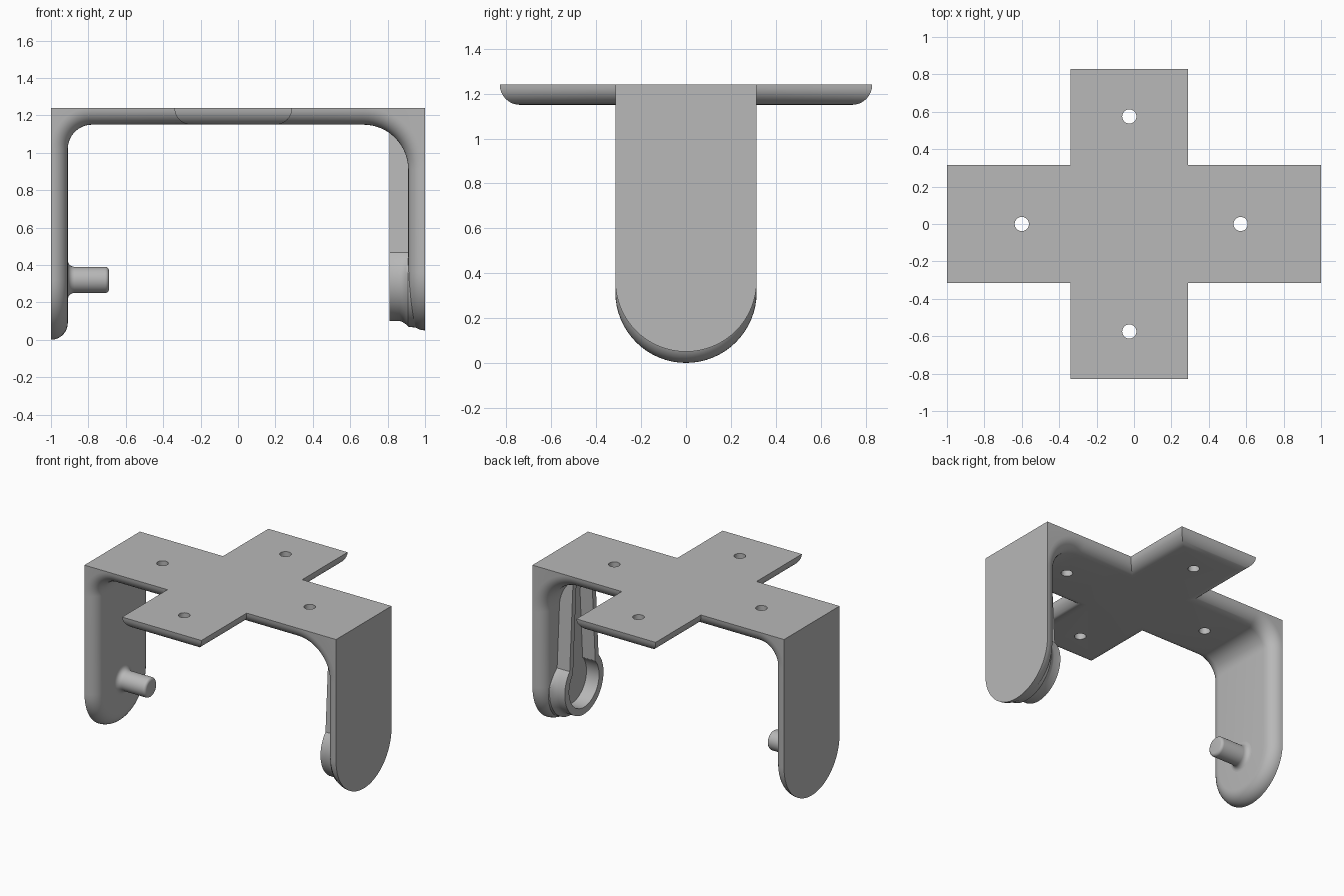
import bpy, bmesh
from math import sin, cos, pi, radians

if "Cube" in bpy.data.objects:
    bpy.data.objects.remove(bpy.data.objects["Cube"])

THICK, HALF, TOP = 0.09, 0.315, 1.24
STEPS = 8          # steps of the rounded edge
SEG = 16           # steps of the leg ends and inner corners

grey = bpy.data.materials.new("plain_grey")
grey.use_nodes = True
grey.diffuse_color = (0.48, 0.48, 0.48, 1)
grey.node_tree.nodes["Principled BSDF"].inputs["Base Color"].default_value = grey.diffuse_color


def finish(bm, name):
    bmesh.ops.recalc_face_normals(bm, faces=bm.faces)
    mesh = bpy.data.meshes.new(name)
    bm.to_mesh(mesh)
    bm.free()
    mesh.materials.append(grey)
    ob = bpy.data.objects.new(name, mesh)
    bpy.context.collection.objects.link(ob)
    return ob


def smooth(ob):
    bpy.ops.object.select_all(action='DESELECT')
    ob.select_set(True)
    bpy.context.view_layer.objects.active = ob
    bpy.ops.object.shade_smooth_by_angle(angle=radians(30))


def bridge(bm, a, b):
    for k in range(len(a)):
        j = (k + 1) % len(a)
        bm.faces.new((a[k], a[j], b[j], b[k]))


def apply_boolean(ob, other, operation):
    other.hide_render = True
    mod = ob.modifiers.new("cut", 'BOOLEAN')
    mod.object, mod.operation, mod.solver = other, operation, 'EXACT'
    bpy.ops.object.select_all(action='DESELECT')
    ob.select_set(True)
    bpy.context.view_layer.objects.active = ob
    bpy.ops.object.modifier_apply(modifier=mod.name)
    bpy.data.objects.remove(other)


def rounding():
    """Depth and inset of each layer of the quarter-round edge."""
    for s in range(STEPS + 1):
        a = pi / 2 * s / STEPS
        yield THICK * sin(a), THICK * (1 - cos(a))


# Two legs and the long top strip, as one folded band with rounded inner edges
def edge_curve(t, inset):
    w = HALF - inset
    quarter = [pi / 2 * k / SEG for k in range(SEG + 1)]
    left = [(-1 + t, -w * sin(a), HALF - w * cos(a)) for a in quarter]
    right = [(1 - t, -w * sin(a), HALF + 0.05 - w * cos(a)) for a in reversed(quarter)]
    bends = []
    for side, inner in ((-1, 0.13), (1, 0.24)):
        r = inner + THICK - t
        cx, cz = side * (1 - t - r), TOP - t - r
        arc = [(cx + side * r * cos(a), -w, cz + r * sin(a)) for a in quarter]
        bends += arc if side < 0 else arc[::-1]
    return left + bends + right


def folded_band():
    bm = bmesh.new()
    layers = []
    for t, inset in rounding():
        pts = edge_curve(t, inset)
        front = [bm.verts.new(p) for p in pts]
        back = [front[0]] + [bm.verts.new((x, -y, z)) for x, y, z in pts[1:-1]] + [front[-1]]
        layers.append((front, back))
    for (f0, b0), (f1, b1) in zip(layers, layers[1:]):
        bridge(bm, f0 + b0[-2:0:-1], f1 + b1[-2:0:-1])
    front, back = layers[-1]
    for k in range(len(front) - 1):
        quad = (front[k], front[k + 1], back[k + 1], back[k])
        bm.faces.new(list(dict.fromkeys(quad)))
    # Flat outer faces and the four flat corner gussets
    front, back = layers[0]
    n = SEG + 1
    corner = {(x, y): bm.verts.new((x, y * HALF, TOP)) for x in (-1, 1) for y in (-1, 1)}
    for y, row in ((-1, front), (1, back)):
        bm.faces.new(row[n:2 * n] + [corner[-1, y]])
        bm.faces.new(row[2 * n:3 * n] + [corner[1, y]])
    bm.faces.new(front[:n + 1] + [corner[-1, -1], corner[-1, 1]] + back[n:0:-1])
    bm.faces.new(front[3 * n - 1:] + back[-2:3 * n - 2:-1] + [corner[1, 1], corner[1, -1]])
    bm.faces.new([corner[-1, -1], front[2 * n - 1], front[2 * n], corner[1, -1],
                  corner[1, 1], back[2 * n], back[2 * n - 1], corner[-1, 1]])
    return finish(bm, "bracket_body")


# Short crossing strip, rounded along its lower edges
def cross_strip():
    bm = bmesh.new()
    rings = []
    for t, inset in rounding():
        hx, hy = HALF - inset, 0.83 - inset
        rings.append([bm.verts.new((-0.025 + sx * hx, sy * hy, TOP - t))
                      for sx, sy in ((-1, -1), (1, -1), (1, 1), (-1, 1))])
    for a, b in zip(rings, rings[1:]):
        bridge(bm, a, b)
    bm.faces.new(rings[0])
    bm.faces.new(rings[-1])
    return finish(bm, "cross_strip")


body = folded_band()
apply_boolean(body, cross_strip(), 'UNION')

# Screw holes
for x, y in ((-0.6, 0), (0.57, 0), (-0.025, 0.575), (-0.025, -0.575)):
    bpy.ops.mesh.primitive_cylinder_add(vertices=32, radius=0.038, depth=0.4, location=(x, y, 1.2))
    apply_boolean(body, bpy.context.object, 'DIFFERENCE')
smooth(body)


# Pin on the right leg, turned around the x axis
def pivot_pin():
    bm = bmesh.new()
    profile = [(-0.93, 0.105), (-0.91, 0.105)]
    profile += [(-0.875 - 0.035 * cos(a), 0.105 - 0.035 * sin(a))
                for a in (pi / 2 * k / 6 for k in range(1, 7))]
    profile += [(-0.71 + 0.02 * sin(a), 0.05 + 0.02 * cos(a))
                for a in (pi / 2 * k / 5 for k in range(6))]
    rings = [[bm.verts.new((x, r * cos(2 * pi * k / 32), 0.32 + r * sin(2 * pi * k / 32)))
              for k in range(32)] for x, r in profile]
    for a, b in zip(rings, rings[1:]):
        bridge(bm, a, b)
    bm.faces.new(rings[0])
    bm.faces.new(rings[-1])
    return finish(bm, "pivot_pin")


# Keyhole-shaped guide on the left leg: an open ring with two converging walls
def keyhole(radius, top_y, flare=0):
    start, end, count = radians(42), radians(-222), 40
    pts = [(top_y, 1.19)]
    for k in range(count + 1):
        a = start + (end - start) * k / count
        r = radius + flare * min(1, k / 5, (count - k) / 5)
        pts.append((r * cos(a), 0.32 + r * sin(a)))
    return pts + [(-top_y, 1.19)]


def guide_rail():
    bm = bmesh.new()
    rings = []
    for x, flare in ((0.81, 0), (0.865, 0), (0.88, 0.005), (0.895, 0.015), (0.91, 0.03), (0.95, 0.035)):
        outline = keyhole(0.22, 0.12, flare) + keyhole(0.17, 0.08)[::-1]
        rings.append([bm.verts.new((x, y, z)) for y, z in outline])
    for a, b in zip(rings, rings[1:]):
        bridge(bm, a, b)
    for ring in (rings[0], rings[-1]):
        for k in range(len(ring) // 2 - 1):
            bm.faces.new((ring[k], ring[k + 1], ring[-2 - k], ring[-1 - k]))
    return finish(bm, "guide_rail")


smooth(pivot_pin())
smooth(guide_rail())
